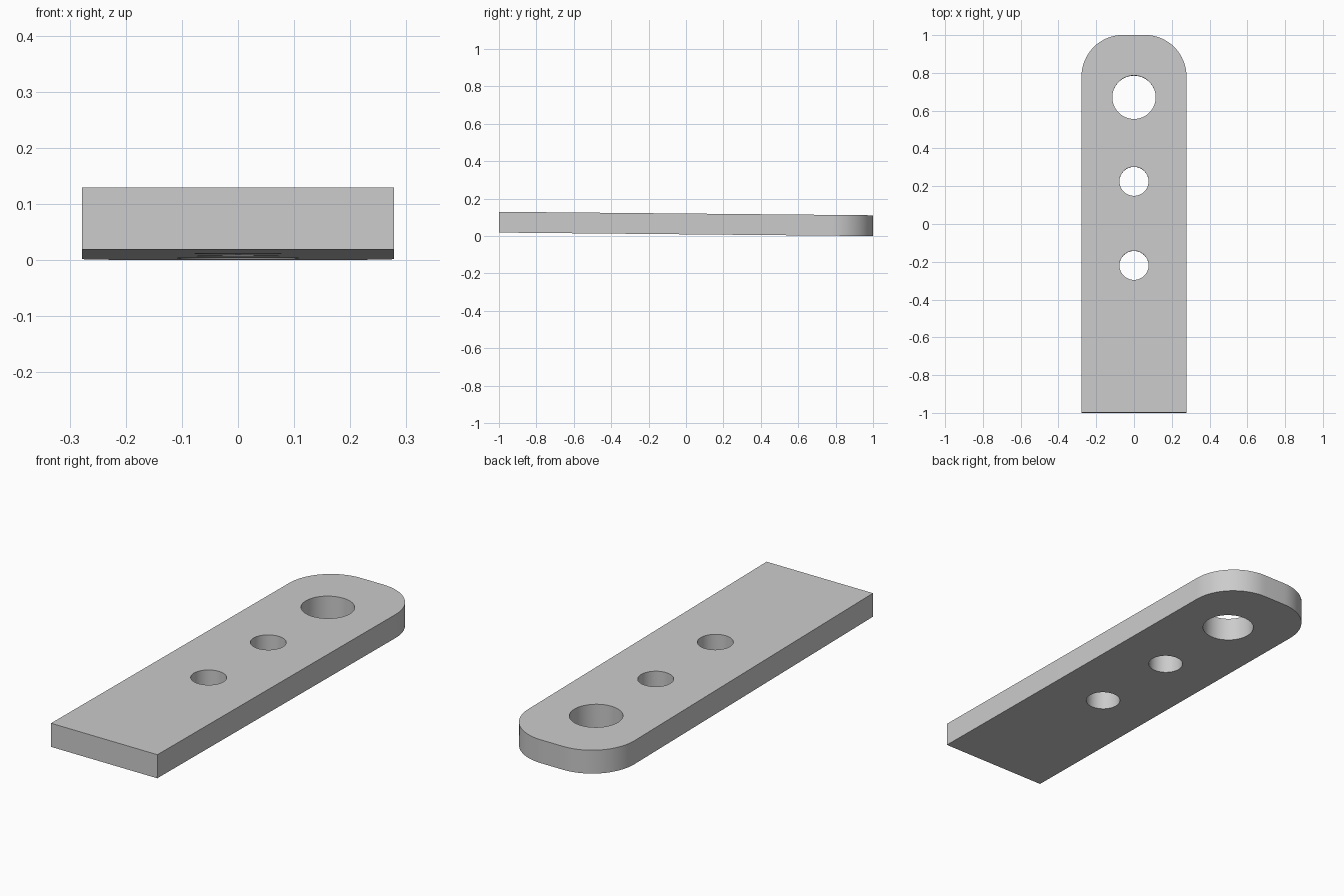
import bpy, bmesh
from math import sin, cos, pi, atan
from mathutils import Matrix, Vector

if "Cube" in bpy.data.objects:
    bpy.data.objects.remove(bpy.data.objects["Cube"], do_unlink=True)

HALF_W, THICK, CORNER = 0.278, 0.111, 0.22
TILT = atan(0.0187 / 2)

grey = bpy.data.materials.new("light grey")
grey.use_nodes = True
colour = (0.6, 0.6, 0.6, 1)
grey.diffuse_color = colour
grey.node_tree.nodes["Principled BSDF"].inputs["Base Color"].default_value = colour


def make_object(name, bm):
    bmesh.ops.recalc_face_normals(bm, faces=bm.faces)
    mesh = bpy.data.meshes.new(name)
    bm.to_mesh(mesh)
    bm.free()
    mesh.materials.append(grey)
    obj = bpy.data.objects.new(name, mesh)
    bpy.context.collection.objects.link(obj)
    return obj


# Strap outline: square front end, rounded corners at the back
steps = 16
right_arc = [(HALF_W - CORNER + CORNER * cos(i * pi / 2 / steps),
              1 - CORNER + CORNER * sin(i * pi / 2 / steps)) for i in range(steps + 1)]
left_arc = [(-x, y) for x, y in reversed(right_arc)]
outline = [(-HALF_W, -1), (HALF_W, -1)] + right_arc + left_arc

bm = bmesh.new()
face = bm.faces.new([bm.verts.new((x, y, 0)) for x, y in outline])
result = bmesh.ops.extrude_face_region(bm, geom=[face])
top = [v for v in result["geom"] if isinstance(v, bmesh.types.BMVert)]
bmesh.ops.translate(bm, vec=(0, 0, THICK), verts=top)
plate = make_object("drilled_plate", bm)

# Three through holes, the largest near the rounded end
bm = bmesh.new()
for y, radius in ((0.67, 0.115), (0.225, 0.077), (-0.22, 0.077)):
    bmesh.ops.create_cone(bm, cap_ends=True, segments=64, radius1=radius, radius2=radius,
                          depth=THICK * 3, matrix=Matrix.Translation((0, y, THICK / 2)))
drill = make_object("hole_cutter", bm)

cut = plate.modifiers.new("holes", "BOOLEAN")
cut.operation, cut.solver, cut.object = "DIFFERENCE", "EXACT", drill
bpy.context.view_layer.objects.active = plate
plate.select_set(True)
bpy.ops.object.modifier_apply(modifier=cut.name)
bpy.data.objects.remove(drill, do_unlink=True)

# Slight tilt, raised at the front, then rest on the ground
plate.data.transform(Matrix.Rotation(-TILT, 4, "X"))
low = min(v.co.z for v in plate.data.vertices)
plate.data.transform(Matrix.Translation(Vector((0, 0, -low))))
bpy.ops.object.shade_smooth_by_angle(angle=pi / 6)
